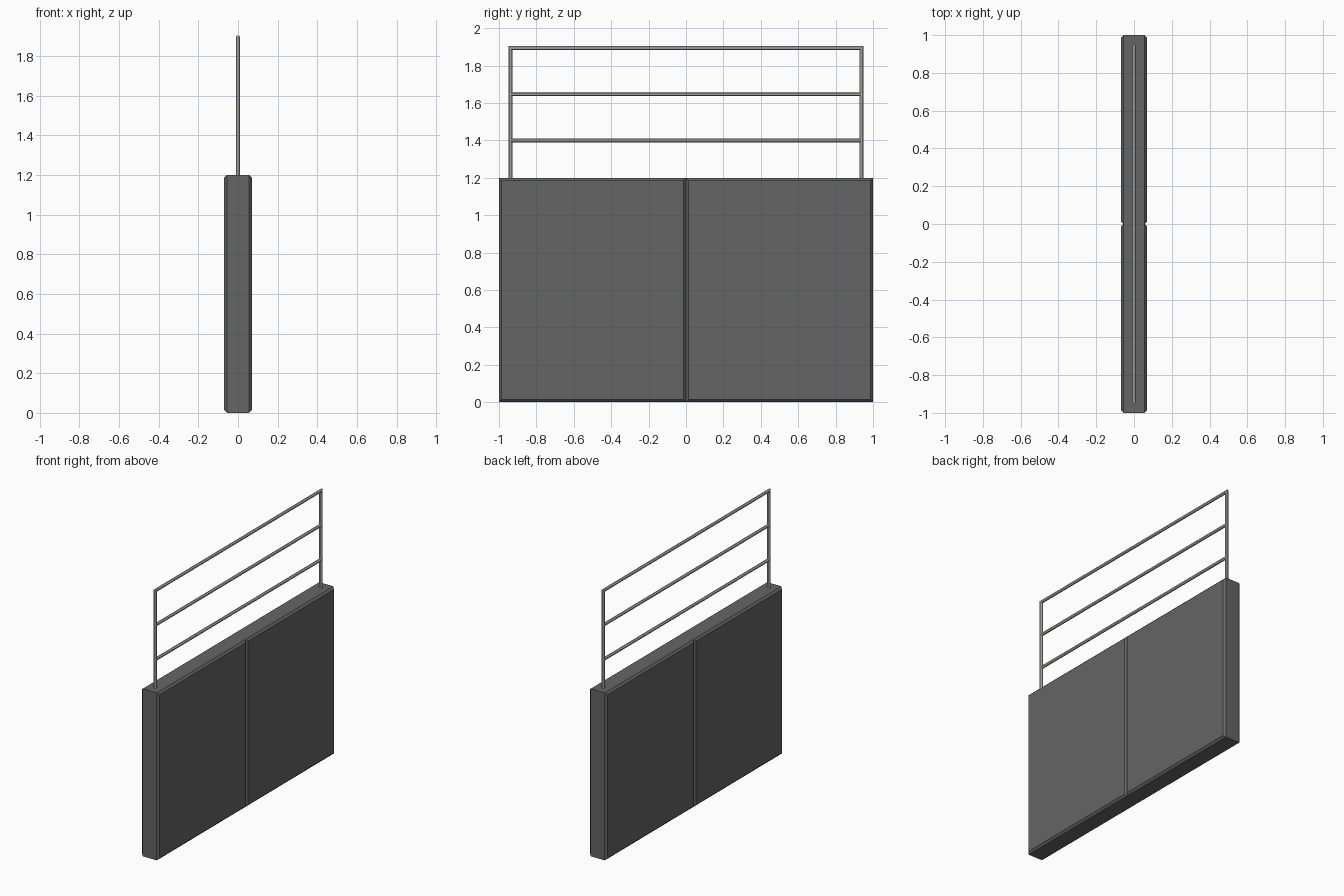
import bpy, bmesh, math
from mathutils import Vector

if "Cube" in bpy.data.objects:
    bpy.data.objects.remove(bpy.data.objects["Cube"])


def material(name, rgb):
    m = bpy.data.materials.new(name)
    m.diffuse_color = (*rgb, 1)
    m.use_nodes = True
    m.node_tree.nodes["Principled BSDF"].inputs["Base Color"].default_value = m.diffuse_color
    return m


dark = material("dark_grey_panel", (0.13, 0.13, 0.13))
metal = material("light_grey_metal", (0.56, 0.56, 0.54))


def finish(bm, name, mat):
    bmesh.ops.recalc_face_normals(bm, faces=bm.faces)
    me = bpy.data.meshes.new(name)
    bm.to_mesh(me)
    bm.free()
    me.materials.append(mat)
    ob = bpy.data.objects.new(name, me)
    bpy.context.collection.objects.link(ob)
    return ob


# Wall panel: box with the rims of its two broad faces chamfered
def panel(name, y0, y1, h=1.2, half=0.07, ch=0.014):
    bm = bmesh.new()
    bmesh.ops.create_cube(bm, size=1)
    for v in bm.verts:
        v.co = Vector((v.co.x * 2 * half,
                       y0 if v.co.y < 0 else y1,
                       0 if v.co.z < 0 else h))
    rims = [e for e in bm.edges if abs(e.verts[0].co.x - e.verts[1].co.x) < 1e-5]
    bmesh.ops.bevel(bm, geom=rims, offset=ch, segments=1, affect='EDGES', profile=0.5)
    # drop the hidden seam between the two panels
    seam = [f for f in bm.faces if all(abs(v.co.y) < 1e-5 for v in f.verts)]
    bmesh.ops.delete(bm, geom=seam, context='FACES')
    finish(bm, name, dark)


panel("panel_left", -1, 0)
panel("panel_right", 0, 1)

# Railing: eight-sided frame tube, mitred at the two upper corners
R, SIDES = 0.0105, 8
Y, TOP = 0.939, 1.894


def ring(bm, centre, across):
    return [bm.verts.new(Vector(centre) + Vector((math.cos(a), 0, 0)) * r + Vector(across) * (math.sin(a) * r))
            for r in [R / math.cos(math.pi / SIDES)]
            for a in [(i + 0.5) * 2 * math.pi / SIDES for i in range(SIDES)]]


def tube(name, stations):
    bm = bmesh.new()
    rings = [ring(bm, c, a) for c, a in stations]
    for p, q in zip(rings, rings[1:]):
        for i in range(SIDES):
            j = (i + 1) % SIDES
            bm.faces.new((p[i], p[j], q[j], q[i]))
    bm.faces.new(rings[0])
    bm.faces.new(rings[-1])
    finish(bm, name, metal)


tube("railing_frame", [((0, -Y, 1.195), (0, 1, 0)),
                       ((0, -Y, TOP), (0, 1, -1)),
                       ((0, Y, TOP), (0, -1, -1)),
                       ((0, Y, 1.195), (0, -1, 0))])

# Cross rails between the posts
for name, z in (("lower_rail", 1.4), ("middle_rail", 1.647)):
    tube(name, [((0, -Y, z), (0, 0, 1)), ((0, Y, z), (0, 0, 1))])
